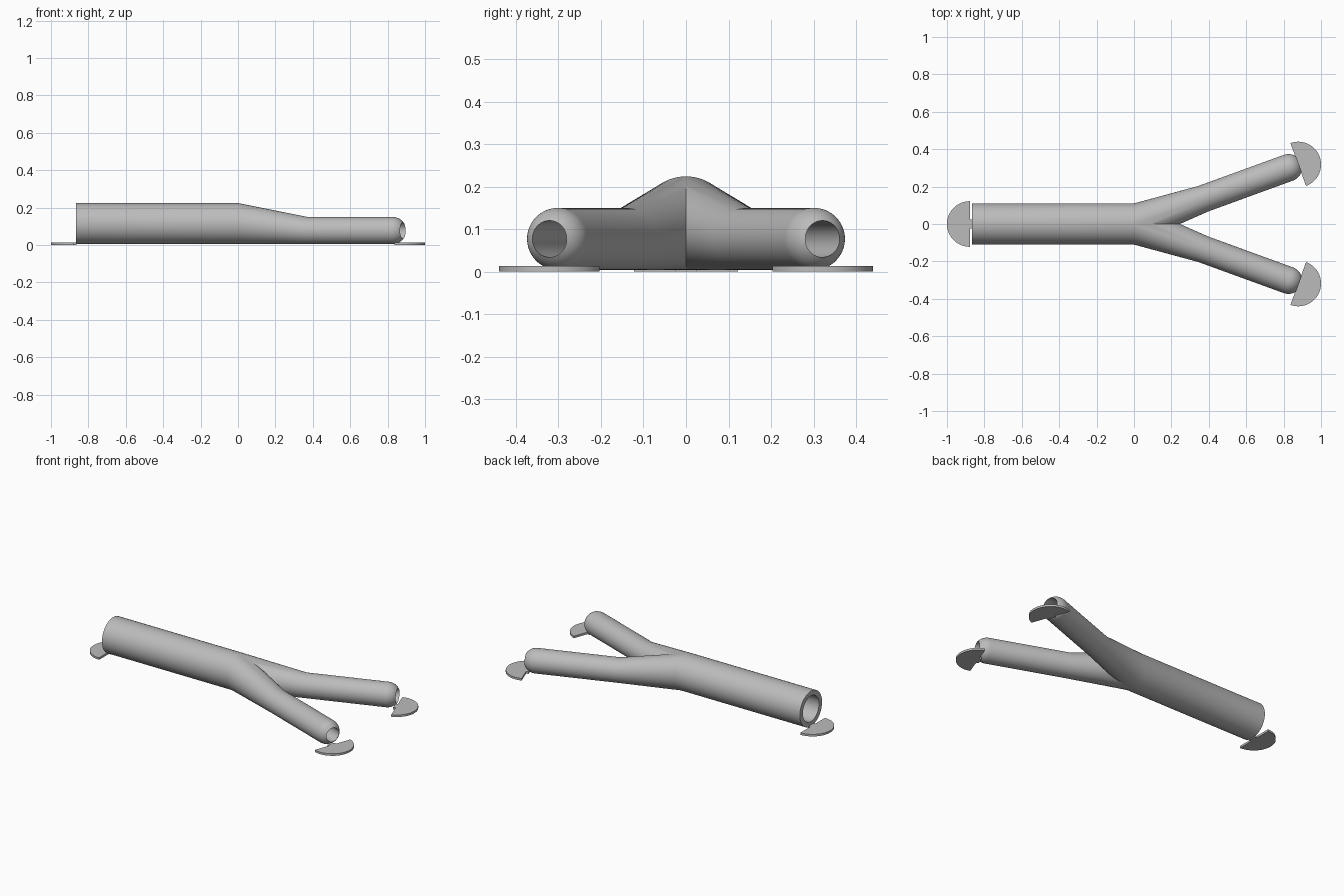
import bpy, bmesh, math
from mathutils import Matrix, Vector

cube = bpy.data.objects.get("Cube")
if cube:
    bpy.data.objects.remove(cube, do_unlink=True)

GREY = (0.5, 0.5, 0.5, 1.0)
grey = bpy.data.materials.new("plain grey")
grey.use_nodes = True
grey.diffuse_color = GREY
grey.node_tree.nodes["Principled BSDF"].inputs["Base Color"].default_value = GREY

SEGMENTS = 64
ANGLE = math.radians(20)
TRUNK_R, BRANCH_R, WALL = 0.11, 0.073, 0.03
START = Vector((-0.866, 0, 0.114))
FORK = Vector((0, 0, 0.114))
BEND = Vector((0.37, 0.135, 0.077))
HEADING = Vector((math.cos(ANGLE), math.sin(ANGLE), 0))
TIP = BEND + HEADING * 0.485      # centre of the rounded branch end


def finish(name, bm):
    bmesh.ops.recalc_face_normals(bm, faces=bm.faces[:])
    mesh = bpy.data.meshes.new(name)
    bm.to_mesh(mesh)
    bm.free()
    mesh.materials.append(grey)
    obj = bpy.data.objects.new(name, mesh)
    bpy.context.collection.objects.link(obj)
    bpy.ops.object.select_all(action='DESELECT')
    obj.select_set(True)
    bpy.context.view_layer.objects.active = obj
    bpy.ops.object.shade_smooth_by_angle(angle=math.radians(25))
    return obj


def ring(bm, centre, yaw, radius):
    side = Vector((-math.sin(yaw), math.cos(yaw), 0))
    verts = []
    for i in range(SEGMENTS):
        a = math.tau * i / SEGMENTS
        offset = side * math.sin(a) + Vector((0, 0, math.cos(a)))
        verts.append(bm.verts.new(centre + offset * radius))
    return verts


def y_pipe():
    bm = bmesh.new()
    bore = BRANCH_R - WALL
    # Outer skin, from the open trunk end to the branch
    sections = [(START, 0, TRUNK_R), (FORK, 0, TRUNK_R), (BEND, ANGLE, BRANCH_R)]
    # Rounded lip
    last = math.acos(bore / BRANCH_R)
    for i in range(9):
        a = last * i / 8
        sections.append((TIP + HEADING * BRANCH_R * math.sin(a), ANGLE,
                         BRANCH_R * math.cos(a)))
    # Bore, back to the trunk end
    sections += [(BEND, ANGLE, bore), (FORK, 0, TRUNK_R - WALL),
                 (START, 0, TRUNK_R - WALL)]
    rings = [ring(bm, *s) for s in sections]
    for j, lower in enumerate(rings):
        upper = rings[(j + 1) % len(rings)]
        for i in range(SEGMENTS):
            k = (i + 1) % SEGMENTS
            bm.faces.new((lower[i], lower[k], upper[k], upper[i]))
    # Keep one half and mirror it to make the fork
    geom = bm.verts[:] + bm.edges[:] + bm.faces[:]
    bmesh.ops.bisect_plane(bm, geom=geom, dist=1e-5, plane_co=(0, 0, 0),
                           plane_no=(0, 1, 0), clear_inner=True)
    geom = bm.verts[:] + bm.edges[:] + bm.faces[:]
    bmesh.ops.mirror(bm, geom=geom, matrix=Matrix.Identity(4),
                     merge_dist=1e-4, axis='Y')
    return finish("forked_pipe", bm)


def half_disc(name, x, y, yaw):
    radius, thick, tab, tab_w = 0.122, 0.013, 0.015, 0.025
    points = [(-tab, tab_w), (-tab, -tab_w), (0, -tab_w)]
    for i in range(33):
        a = math.pi * (i / 32 - 0.5)
        points.append((radius * math.cos(a), radius * math.sin(a)))
    points.append((0, tab_w))
    bm = bmesh.new()
    face = bm.faces.new([bm.verts.new((px, py, 0)) for px, py in points])
    top = bmesh.ops.extrude_face_region(bm, geom=[face])["geom"]
    bmesh.ops.translate(bm, vec=(0, 0, thick),
                        verts=[v for v in top if isinstance(v, bmesh.types.BMVert)])
    obj = finish(name, bm)
    obj.location = (x, y, 0)
    obj.rotation_euler.z = yaw


y_pipe()
half_disc("trunk_foot", -0.878, 0, math.pi)
half_disc("left_branch_foot", 0.878, 0.318, ANGLE)
half_disc("right_branch_foot", 0.878, -0.318, -ANGLE)
